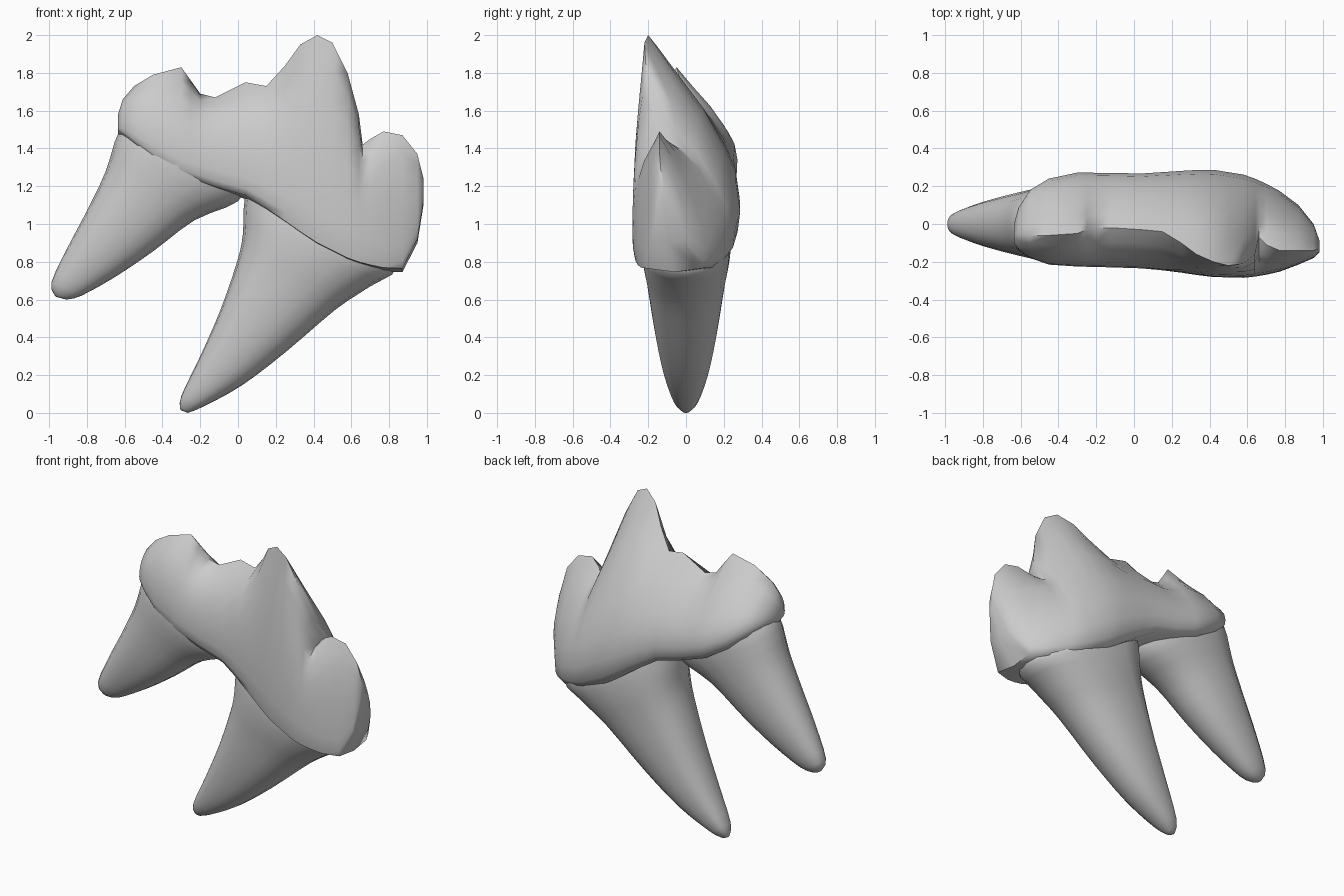
import bpy
import bmesh
from math import cos, sin, pi, radians, copysign
from mathutils import Vector

if "Cube" in bpy.data.objects:
    bpy.data.objects.remove(bpy.data.objects["Cube"], do_unlink=True)

# One plain material for the whole tooth
enamel = bpy.data.materials.new("plain grey")
enamel.use_nodes = True
GREY = (0.6, 0.6, 0.6, 1)
enamel.diffuse_color = GREY
enamel.node_tree.nodes["Principled BSDF"].inputs["Base Color"].default_value = GREY


def loft(name, rings, sharp_angle):
    """Skin a list of equal-length closed rings and cap both ends."""
    bm = bmesh.new()
    loops = [[bm.verts.new(point) for point in ring] for ring in rings]
    count = len(loops[0])
    for lower, upper in zip(loops, loops[1:]):
        for i in range(count):
            j = (i + 1) % count
            bm.faces.new((lower[i], lower[j], upper[j], upper[i]))
    for loop in (loops[0], loops[-1]):
        centre = sum((vert.co for vert in loop), Vector()) / count
        hub = bm.verts.new(centre)
        for i in range(count):
            bm.faces.new((loop[i], loop[(i + 1) % count], hub))
    bmesh.ops.recalc_face_normals(bm, faces=bm.faces)
    mesh = bpy.data.meshes.new(name)
    bm.to_mesh(mesh)
    bm.free()
    mesh.materials.append(enamel)
    obj = bpy.data.objects.new(name, mesh)
    bpy.context.collection.objects.link(obj)
    bpy.ops.object.select_all(action="DESELECT")
    obj.select_set(True)
    bpy.context.view_layer.objects.active = obj
    bpy.ops.object.shade_smooth_by_angle(angle=radians(sharp_angle))


def smooth_between(a, b, c, d, t):
    """Catmull-Rom blend from b to c."""
    return 0.5 * (2 * b + (c - a) * t + (2 * a - 5 * b + 4 * c - d) * t ** 2
                  + (3 * b - a - 3 * c + d) * t ** 3)


def sample(table, x):
    """Linear lookup of the columns that follow x."""
    x = max(x, table[0][0])
    for low, high in zip(table, table[1:]):
        if x <= high[0]:
            t = (x - low[0]) / (high[0] - low[0])
            return [a + (b - a) * t for a, b in zip(low[1:], high[1:])]
    return table[-1][1:]


# Cutting crest of the crown: x, height, depth
crest = [(-.635, 1.58, -.06), (-.61, 1.66, -.06), (-.55, 1.73, -.06),
         (-.45, 1.79, -.06), (-.3, 1.83, -.05), (-.25, 1.76, -.03),
         (-.2, 1.69, -.02), (-.12, 1.67, -.02), (.04, 1.75, -.03),
         (.15, 1.73, -.04), (.25, 1.84, -.1), (.33, 1.95, -.16),
         (.42, 2, -.2), (.5, 1.96, -.22), (.58, 1.8, -.21),
         (.64, 1.58, -.16), (.66, 1.42, -.07), (.7, 1.45, -.11),
         (.77, 1.49, -.14), (.87, 1.47, -.14), (.95, 1.37, -.14),
         (.982, 1.24, -.13)]
# Girth of the crown: x, front, back, lower edge
girth = [(-.635, -.1, 0, 1.5), (-.61, -.14, .09, 1.48), (-.55, -.18, .18, 1.43),
         (-.45, -.215, .24, 1.35), (-.3, -.225, .272, 1.26), (-.1, -.23, .27, 1.19),
         (.05, -.235, .267, 1.15), (.2, -.25, .278, 1.05), (.4, -.28, .29, .91),
         (.6, -.285, .258, .81), (.75, -.26, .19, .77), (.87, -.215, .1, .765),
         (.95, -.18, 0, .92), (.982, -.15, -.09, 1.12)]
# Section shape as shares of depth and height, from the crest down
back_side = [(.27, .85), (.55, .69), (.8, .49), (.95, .33), (1, .17), (.97, .06), (.88, 0)]
front_side = [(.35, .89), (.66, .74), (.88, .53), (.97, .34), (1, .16), (.97, .06), (.88, 0)]


def softened_crest(x):
    """Crest averaged over its neighbourhood, so notches fade down the sides."""
    reach = min(.22, x - crest[0][0], crest[-1][0] - x)
    near = [sample(crest, x + reach * k / 4) for k in range(-4, 5)]
    return [sum(column) / len(near) for column in zip(*near)]


def crown_ring(x, top, ridge):
    front, back, low = sample(girth, x)
    soft_top, soft_ridge = softened_crest(x)

    def flank(side, edge):
        points = []
        for d, h in side:
            keep = h ** 2.2
            start = soft_ridge + (ridge - soft_ridge) * keep
            height = soft_top + (top - soft_top) * keep - low
            points.append((x, start + (edge - start) * d, low + height * h))
        return points

    underside = (x, (front + back) / 2, low - .02)
    return ([(x, ridge, top)] + flank(back_side, back) + [underside]
            + flank(front_side, front)[::-1])


loft("crown", [crown_ring(*row) for row in crest], 60)


def rounded(value, power=.88):
    """A power under one makes the oval fuller than an ellipse."""
    return copysign(abs(value) ** power, value)


def root(name, stations, right_power, sides=20, steps=3):
    """Oval loft; each station is left x, z, right x, z, half depth."""
    rows = []
    last = len(stations) - 1
    for i in range(last):
        keys = [stations[max(0, min(last, i + k))] for k in (-1, 0, 1, 2)]
        for s in range(steps):
            rows.append([smooth_between(*column, s / steps) for column in zip(*keys)])
    rows.append(stations[-1])
    outline = []
    for i in range(sides):
        angle = 2 * pi * i / sides
        power = right_power if cos(angle) < 0 else .88
        outline.append((rounded(cos(angle), power), rounded(sin(angle))))
    rings = []
    for xa, za, xb, zb, depth in rows:
        middle = Vector(((xa + xb) / 2, 0, (za + zb) / 2))
        across = Vector(((xb - xa) / 2, 0, (zb - za) / 2))
        rings.append([middle + across * u + Vector((0, depth * v, 0)) for u, v in outline])
    loft(name, rings, 60)


root("right_root", [(-.965, .615, -.91, .6, .022), (-.988, .69, -.83, .62, .065),
                    (-.9, .88, -.65, .72, .115), (-.8, 1.07, -.45, .855, .155),
                    (-.7, 1.28, -.23, 1.02, .19), (-.625, 1.5, .0, 1.12, .22),
                    (-.5, 1.6, .06, 1.25, .2)], right_power=.88)
root("left_root", [(-.305, .015, -.265, .0, .018), (-.3, .09, -.18, .035, .065),
                   (-.2, .3, .02, .145, .12), (-.095, .54, .25, .32, .165),
                   (-.005, .8, .52, .55, .205), (.025, .94, .7, .67, .23),
                   (.03, 1.08, .84, .775, .235), (.05, 1.25, .7, 1, .2)], right_power=.7)
